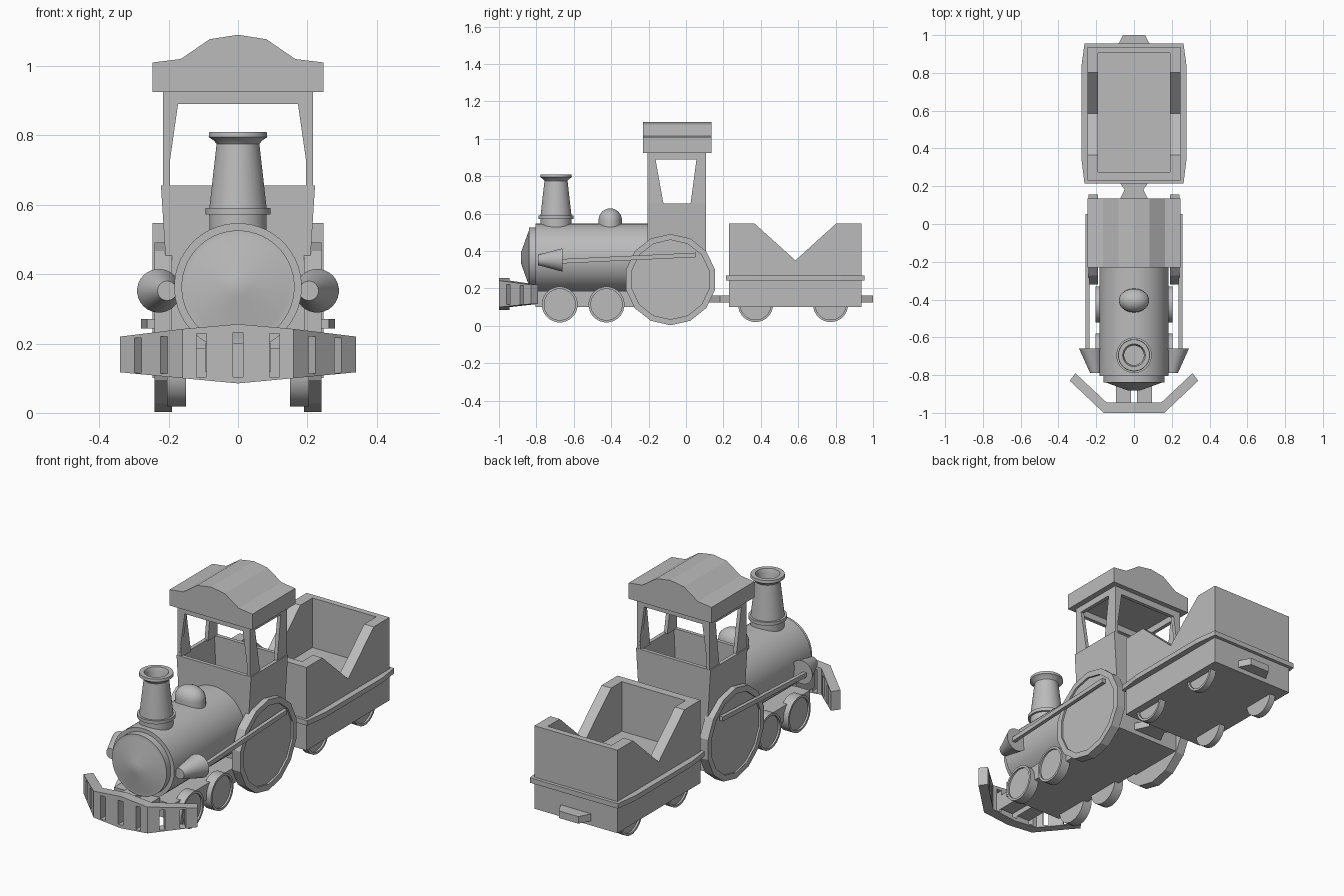
import bpy, bmesh, math
from mathutils import Vector, Matrix

if "Cube" in bpy.data.objects:
    bpy.data.objects.remove(bpy.data.objects["Cube"])

grey = bpy.data.materials.new("plain_grey")
grey.diffuse_color = (0.5, 0.5, 0.5, 1)
grey.use_nodes = True
grey.node_tree.nodes["Principled BSDF"].inputs["Base Color"].default_value = grey.diffuse_color


def loft(name, rings, smooth=False):
    """Skin a list of equal-length point rings and cap both ends."""
    bm = bmesh.new()
    vs = [[bm.verts.new(p) for p in r] for r in rings]
    n = len(rings[0])
    for a, b in zip(vs, vs[1:]):
        for i in range(n):
            j = (i + 1) % n
            bm.faces.new((a[i], a[j], b[j], b[i]))
    bm.faces.new(vs[0][::-1])
    bm.faces.new(vs[-1])
    bmesh.ops.recalc_face_normals(bm, faces=bm.faces)
    me = bpy.data.meshes.new(name)
    bm.to_mesh(me)
    bm.free()
    me.materials.append(grey)
    ob = bpy.data.objects.new(name, me)
    bpy.context.collection.objects.link(ob)
    if smooth:
        bpy.ops.object.select_all(action='DESELECT')
        ob.select_set(True)
        bpy.context.view_layer.objects.active = ob
        bpy.ops.object.shade_smooth_by_angle(angle=math.radians(35))
    return ob


def ring(axis, c, r, n, sx=1.0):
    """Circle around an axis through centre c."""
    pts = []
    for i in range(n):
        a = 2 * math.pi * (i + 0.5) / n
        u, v = r * math.cos(a), r * math.sin(a)
        off = {'x': (0, u, v), 'y': (u, 0, v), 'z': (u * sx, v, 0)}[axis]
        pts.append(Vector(c) + Vector(off))
    return pts


def rect(x, y0, y1, z):
    return [(-x, y0, z), (x, y0, z), (x, y1, z), (-x, y1, z)]


def box(name, x0, x1, y0, y1, z0, z1):
    return loft(name, [[(x0, y0, z), (x1, y0, z), (x1, y1, z), (x0, y1, z)] for z in (z0, z1)])


def plan(name, pts, z0, z1):
    return loft(name, [[(x, y, z) for x, y in pts] for z in (z0, z1)])


def cut(ob, cutter):
    mod = ob.modifiers.new("cut", 'BOOLEAN')
    mod.operation, mod.solver, mod.object = 'DIFFERENCE', 'EXACT', cutter
    bpy.context.view_layer.objects.active = ob
    bpy.ops.object.modifier_apply(modifier=mod.name)
    bpy.data.objects.remove(cutter)


def wheel(name, s, x0, x1, y, z, r, n, smooth):
    prof = [(r, x0), (r, x1), (r * .87, x1), (r * .87, x1 - .01)]
    loft(name, [ring('x', (s * x, y, z), q, n) for q, x in prof], smooth)


# Boiler with stepped nose and conical door
prof = [(.184, -.2), (.184, -.805), (.163, -.805), (.163, -.84), (.147, -.84), (.03, -.882)]
loft("boiler", [ring('y', (0, y, .363), r, 48) for r, y in prof], True)

# Chimney, hollow at the top
prof = [(.083, .48), (.083, .572), (.094, .572), (.094, .59), (.083, .59), (.062, .775),
        (.07, .785), (.085, .795), (.083, .81), (.06, .81), (.052, .79), (.052, .62)]
loft("chimney", [ring('z', (0, -.695, z), r, 32) for r, z in prof], True)

# Steam dome
prof = [(.063, .5)] + [(.063 * math.cos(a), .565 + .063 * math.sin(a))
                       for a in [math.radians(d) for d in (0, 15, 30, 45, 60, 75, 87)]]
loft("steam_dome", [ring('z', (0, -.405, z), r, 28, 1.28) for r, z in prof], True)

# Chassis and front arms
box("chassis", -.175, .175, -.805, .1, .1, .185)
for s in (-1, 1):
    box("front_arm", s * .015, s * .095, -.96, -.8, .12, .2)

# Cab: open tub, flared upwards
loft("cab_tub", [rect(.187, -.206, .108, .1), rect(.222, -.206, .108, .655),
                 rect(.202, -.186, .088, .655), rect(.185, -.186, .088, .3)])

# Cab window frames
front = [(-.215, .65), (-.215, .93), (.215, .93), (.215, .65),
         (.207, .65), (.173, .89), (-.173, .89), (-.207, .65)]
for y0, y1 in ((-.206, -.186), (.088, .108)):
    loft("cab_end_frame", [[(x, y, z) for x, z in front] for y in (y0, y1)])
side = [(-.205, .65), (-.205, .93), (.107, .93), (.107, .65),
        (.024, .65), (.056, .89), (-.163, .89), (-.12, .65)]
for s in (-1, 1):
    loft("cab_side_frame", [[(s * x, y, z) for y, z in side] for x in (.196, .216)])

# Curved roof
half = [(.247, .925), (.247, 1.01), (.165, 1.02), (.082, 1.077)]
roof = half + [(0, 1.09)] + [(-x, z) for x, z in half[::-1]]
loft("cab_roof", [[(x, y, z) for x, z in roof] for y in (-.23, .135)])

# Running gear
for s in (-1, 1):
    wheel("drive_wheel", s, .19, .24, -.083, .247, .244, 14, False)
    for y in (-.675, -.425):
        wheel("small_wheel", s, .15, .204, y, .114, .096, 24, True)
    for y in (.372, .773):
        wheel("tender_wheel", s, .18, .215, y, .114, .094, 24, True)
    # Cylinder cone and connecting rod
    loft("piston_cone", [ring('y', (s * .204, -.79, .352), .028, 28),
                         ring('y', (s * .228, -.66, .352), .063, 28)], True)
    loft("connecting_rod", [[(s * x, y, z + d) for x, d in
                             ((.236, -.012), (.256, -.012), (.256, .012), (.236, .012))]
                            for y, z in ((-.67, .345), (.053, .379))])

# Slatted front guard
path = [(-.34, -.83, -.31, -.79, .117, .22), (-.16, -1, -.145, -.945, .1, .242),
        (0, -1, 0, -.945, .085, .256), (.16, -1, .145, -.945, .1, .242),
        (.34, -.83, .31, -.79, .117, .22)]
guard = loft("front_guard", [[(xo, yo, a), (xo, yo, b), (xi, yi, b), (xi, yi, a)]
                             for xo, yo, xi, yi, a, b in path])
slots = [(0, -.97, 0, .103, .232), (.105, -.97, 0, .103, .229), (-.105, -.97, 0, .103, .229)]
for s in (-1, 1):
    slots += [(s * .195, -.93, s * 43.4, .113, .22), (s * .27, -.86, s * 43.4, .115, .216)]
for x, y, ang, z0, z1 in slots:
    m = Matrix.Translation((x, y, 0)) @ Matrix.Rotation(math.radians(ang), 4, 'Z')
    cut(guard, loft("slot", [[m @ Vector((u, v, z)) for u, v in
                              ((-.014, -.06), (.014, -.06), (.014, .06), (-.014, .06))]
                             for z in (z0, z1)]))

# Tender: open bin with V notches in its sides
bin_ob = loft("tender_bin", [rect(.247, .23, .937, .1), rect(.247, .23, .937, .547),
                             rect(.19, .275, .905, .547), rect(.19, .275, .905, .28)])
notch = [(.585, .35), (.366, .547), (.366, .6), (.803, .6), (.803, .547)]
cut(bin_ob, loft("notch", [[(x, y, z) for y, z in notch] for x in (-.4, .4)]))

# Tender ledge, slightly bowed at the sides
plan("tender_ledge", [(-.262, .215), (.262, .215), (.279, .35), (.279, .83),
                      (.262, .955), (-.262, .955), (-.279, .83), (-.279, .35)], .243, .27)

# Couplings
for name, y0, y1, w0, w1 in (("cab_coupling", .1, .182, .09, .05),
                             ("tender_coupling", .24, .182, .09, .05),
                             ("rear_coupling", .93, 1.0, .095, .058)):
    plan(name, [(-w0, y0), (w0, y0), (w1, y1), (-w1, y1)], .125, .163)
